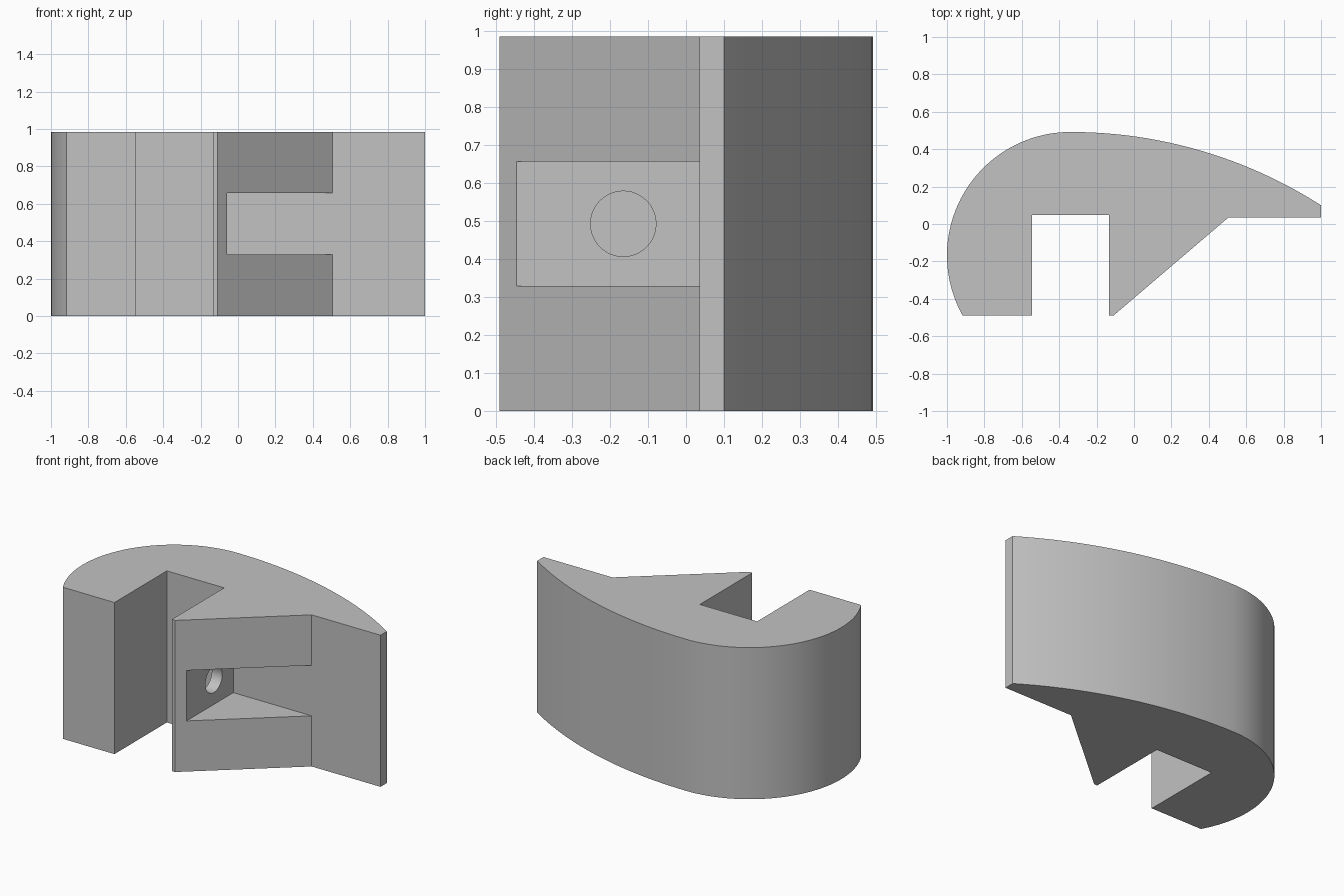
import bpy, bmesh, math

if "Cube" in bpy.data.objects:
    bpy.data.objects.remove(bpy.data.objects["Cube"])

H = 0.985           # height of the block
FRONT = -0.49

grey = bpy.data.materials.new("light grey")
grey.diffuse_color = (0.54, 0.54, 0.54, 1)
grey.use_nodes = True
grey.node_tree.nodes["Principled BSDF"].inputs["Base Color"].default_value = grey.diffuse_color


def prism(name, pts, z0, z1):
    """Extrude an outline in the ground plane from z0 to z1."""
    bm = bmesh.new()
    base = bm.faces.new([bm.verts.new((x, y, z0)) for x, y in pts])
    top = bmesh.ops.extrude_face_region(bm, geom=[base])["geom"]
    verts = [v for v in top if isinstance(v, bmesh.types.BMVert)]
    bmesh.ops.translate(bm, vec=(0, 0, z1 - z0), verts=verts)
    bmesh.ops.recalc_face_normals(bm, faces=bm.faces)
    me = bpy.data.meshes.new(name)
    bm.to_mesh(me)
    bm.free()
    me.materials.append(grey)
    ob = bpy.data.objects.new(name, me)
    bpy.context.collection.objects.link(ob)
    return ob


def arc(cx, cy, r, a0, a1, n):
    return [(cx + r * math.cos(a0 + (a1 - a0) * i / n),
             cy + r * math.sin(a0 + (a1 - a0) * i / n)) for i in range(n + 1)]


# Rounded nose, then a shallow tangent arc along the back
cx, r, back = -0.34, 0.66, 0.492
cy = back - r
nose = arc(cx, cy, r, math.pi + math.asin((cy - FRONT) / r), math.pi / 2, 40)
run, drop = 1 - cx, back - 0.10
R = (run ** 2 + drop ** 2) / (2 * drop)
spine = arc(cx, back - R, R, math.pi / 2, math.pi / 2 - math.asin(run / R), 24)

# Tip, sloping face, square slot and front foot
outline = nose + spine[1:] + [(1, 0.035), (0.505, 0.035), (-0.11, FRONT),
                              (-0.133, FRONT), (-0.133, 0.048),
                              (-0.545, 0.048), (-0.545, FRONT)]
body = prism("hook_body", outline, 0, H)

# Pocket in the sloping face
pocket = prism("pocket_cutter", [(-0.058, -0.7), (0.505, -0.7),
                                 (0.505, 0.035), (-0.058, 0.035)], 0.329, 0.657)

# Round hole from the pocket into the slot
bpy.ops.mesh.primitive_cylinder_add(vertices=48, radius=0.086, depth=0.16,
                                    location=(-0.095, -0.165, H / 2),
                                    rotation=(0, math.pi / 2, 0))
hole = bpy.context.object
hole.name = "hole_cutter"
hole.data.materials.append(grey)

for cutter in (pocket, hole):
    m = body.modifiers.new(cutter.name, "BOOLEAN")
    m.operation, m.solver, m.object = "DIFFERENCE", "EXACT", cutter
    bpy.ops.object.select_all(action="DESELECT")
    body.select_set(True)
    bpy.context.view_layer.objects.active = body
    bpy.ops.object.modifier_apply(modifier=m.name)
    bpy.data.objects.remove(cutter)

bpy.ops.object.shade_smooth_by_angle(angle=math.radians(30))
